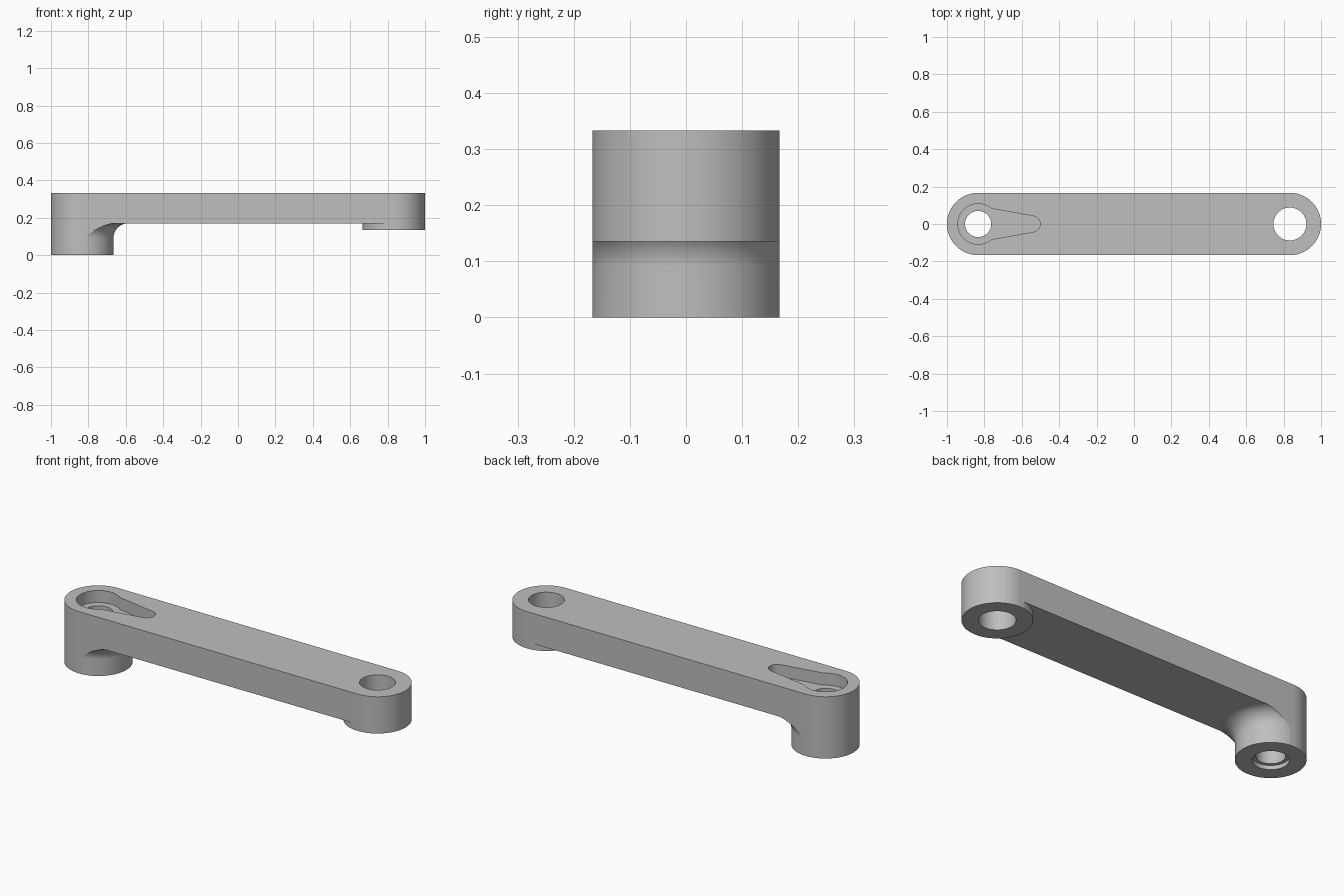
import bpy, bmesh
from math import sin, cos, radians, pi

if "Cube" in bpy.data.objects:
    bpy.data.objects.remove(bpy.data.objects["Cube"], do_unlink=True)

R, TOP, UNDER, END = 1 / 6, 1 / 3, 0.17, 5 / 6
SEG = 96

steel = bpy.data.materials.new("mid_grey")
grey = (0.52, 0.52, 0.52, 1)
steel.diffuse_color = grey
steel.use_nodes = True
steel.node_tree.nodes["Principled BSDF"].inputs["Base Color"].default_value = grey


def arc(cx, cy, r, a0, a1, n):
    angles = [radians(a0 + (a1 - a0) * i / n) for i in range(n + 1)]
    return [(cx + r * cos(a), cy + r * sin(a)) for a in angles]


def make(name, bm):
    bmesh.ops.remove_doubles(bm, verts=bm.verts, dist=1e-5)
    bmesh.ops.recalc_face_normals(bm, faces=bm.faces)
    mesh = bpy.data.meshes.new(name)
    bm.to_mesh(mesh)
    bm.free()
    mesh.materials.append(steel)
    obj = bpy.data.objects.new(name, mesh)
    bpy.context.collection.objects.link(obj)
    return obj


def prism(name, outline, z0, z1):
    bm = bmesh.new()
    face = bm.faces.new([bm.verts.new((x, y, z0)) for x, y in outline])
    new = bmesh.ops.extrude_face_region(bm, geom=[face])["geom"]
    verts = [v for v in new if isinstance(v, bmesh.types.BMVert)]
    bmesh.ops.translate(bm, verts=verts, vec=(0, 0, z1 - z0))
    return make(name, bm)


def disc(name, x, r, z0, z1):
    return prism(name, arc(x, 0, r, 0, 360, SEG)[:-1], z0, z1)


def revolve(name, x, profile):
    bm = bmesh.new()
    verts = [bm.verts.new((x + r, 0, z)) for r, z in profile]
    edges = [bm.edges.new(pair) for pair in zip(verts, verts[1:])]
    bmesh.ops.spin(bm, geom=verts + edges, cent=(x, 0, 0), axis=(0, 0, 1),
                   angle=2 * pi, steps=SEG)
    return make(name, bm)


def cut(target, cutter):
    mod = target.modifiers.new("cut", "BOOLEAN")
    mod.operation = "DIFFERENCE"
    mod.solver = "EXACT"
    mod.object = cutter
    bpy.context.view_layer.objects.active = target
    bpy.ops.object.modifier_apply(modifier=mod.name)
    bpy.data.objects.remove(cutter, do_unlink=True)


# Round-ended block at full height
arm = prism("crank_arm", arc(END, 0, R, -90, 90, SEG // 2)
            + arc(-END, 0, R, 90, 270, SEG // 2), 0, TOP)

# Underside clearance, leaving a filleted tall boss and a short boss
fillet, post = 0.08, R + 0.001
clearance = prism("underside_cutter",
                  [(-END, -1), (2, -1), (2, 1), (-END, 1)], -0.2, UNDER)
curve = arc(post + fillet, UNDER - fillet + 0.001, fillet, 180, 90, 14)
cut(clearance, revolve("tall_boss", -END, [(0, -0.5), (post, -0.5)] + curve
                       + [(post + fillet, 0.5), (0, 0.5)]))
cut(clearance, disc("short_boss", END, post, 0.135, 0.5))
cut(arm, clearance)

# Keyhole-shaped recess in the top
keyhole = arc(-END, 0, 0.108, 50, 310, 64) + arc(-0.545, 0, 0.043, -80, 80, 24)
cut(arm, prism("recess_cutter", keyhole, TOP - 0.065, 0.5))

# Through holes and the counterbore below the tall boss
cut(arm, disc("small_hole_cutter", -END, 0.07, -0.1, 0.5))
cut(arm, disc("counterbore_cutter", -END, 0.087, -0.1, 0.022))
cut(arm, disc("large_hole_cutter", END, 0.088, -0.1, 0.5))

# Smooth curved walls with crisp edges
for o in bpy.context.selected_objects:
    o.select_set(False)
arm.select_set(True)
bpy.context.view_layer.objects.active = arm
bpy.ops.object.shade_smooth_by_angle(angle=radians(30))
weighted = arm.modifiers.new("weighted_normals", "WEIGHTED_NORMAL")
weighted.keep_sharp = True
